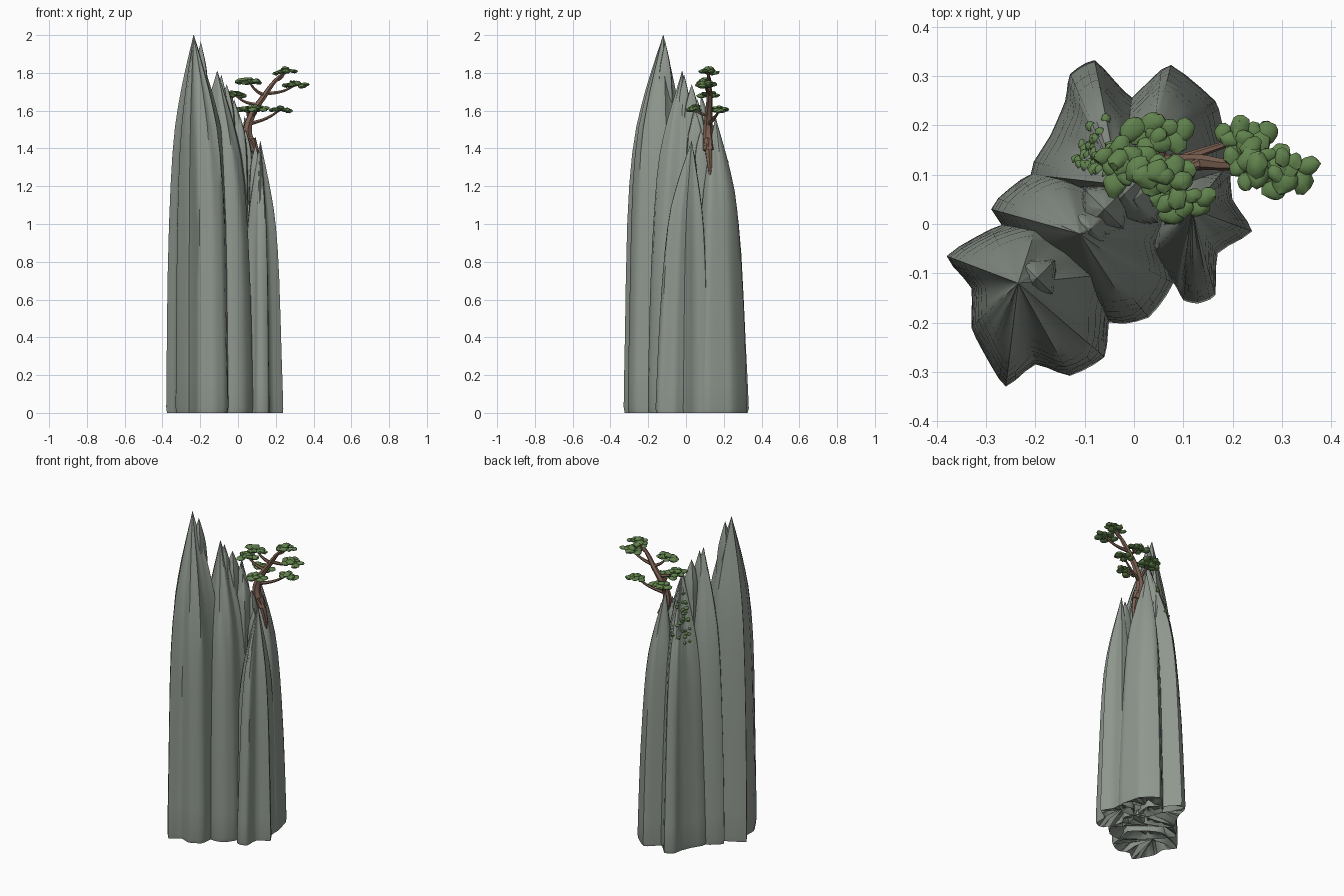
import bpy, bmesh, math, random
from mathutils import Vector, Matrix

random.seed(4)
cube = bpy.data.objects.get("Cube")
if cube:
    bpy.data.objects.remove(cube)


def material(name, rgb):
    m = bpy.data.materials.new(name)
    m.use_nodes = True
    m.diffuse_color = (*rgb, 1)
    m.node_tree.nodes["Principled BSDF"].inputs["Base Color"].default_value = (*rgb, 1)
    return m


ROCK = material("grey green stone", (0.275, 0.31, 0.272))
BARK = material("brown bark", (0.21, 0.125, 0.088))
LEAF = material("pine green", (0.12, 0.225, 0.075))


def smooth(ob, angle):
    bpy.ops.object.select_all(action="DESELECT")
    ob.select_set(True)
    bpy.context.view_layer.objects.active = ob
    if ob.type == "CURVE":
        bpy.ops.object.convert(target="MESH")
    bpy.ops.object.shade_smooth_by_angle(angle=math.radians(angle))


def finish(name, bm, mat, angle):
    bmesh.ops.recalc_face_normals(bm, faces=bm.faces)
    me = bpy.data.meshes.new(name)
    bm.to_mesh(me)
    bm.free()
    me.materials.append(mat)
    ob = bpy.data.objects.new(name, me)
    bpy.context.collection.objects.link(ob)
    smooth(ob, angle)
    return ob


def rounded(points, steps=3):
    """Closed loop, half smooth and half angular, through the ridge and gully points."""
    n, out = len(points), []
    for i in range(n):
        a, b, c, d = (Vector(points[(i + k) % n]) for k in (-1, 0, 1, 2))
        for s in range(steps):
            t = s / steps
            curve = (b + (c - a) * t / 2 + (a * 2 - b * 5 + c * 4 - d) * t * t / 2
                     + (b * 3 - a - c * 3 + d) * t ** 3 / 2)
            out.append(curve.lerp(b.lerp(c, t), 0.5))
    return out


# Share of the base width left at each share of the height
TAPER = [(0, 0.975), (0.015, 1), (0.1, 0.99), (0.22, 0.97), (0.35, 0.945), (0.5, 0.9),
         (0.6, 0.85), (0.68, 0.785), (0.75, 0.69), (0.8, 0.58), (0.85, 0.455),
         (0.9, 0.31), (0.94, 0.19), (0.975, 0.08), (1, 0.008)]


def spire(name, outline, tip, foot=0.0, slim=0.0):
    """Fluted stone column narrowing to a sharp tip, with a broken hollow underside."""
    loop = rounded(outline)
    top = Vector(tip[:2])
    phase = random.uniform(0, 6)
    bm = bmesh.new()
    rings = [[bm.verts.new((*top.lerp(p, 0.6), foot + random.uniform(0.005, 0.06))) for p in loop]]
    for f, w in TAPER:
        ring = []
        for i, p in enumerate(loop):
            # gullies drift a little and the shoulders break unevenly
            drift = 1 + 0.025 * math.sin(f * 9 + i * 0.9 + phase) * f
            sag = 0.03 * math.sin(i * 2.1 + phase) * max(0, f - 0.5) * (1 - f) * 4
            q = top + (p - top) * w * drift * (1 - slim * f)
            ring.append(bm.verts.new((q.x, q.y, foot + (tip[2] - foot) * (f + sag))))
        rings.append(ring)
    for lo, hi in zip(rings, rings[1:]):
        for i in range(len(loop)):
            j = (i + 1) % len(loop)
            bm.faces.new((lo[i], lo[j], hi[j], hi[i]))
    hub = bm.verts.new((*top, foot + 0.03))
    for i in range(len(loop)):
        bm.faces.new((rings[0][i - 1], hub, rings[0][i]))
    bm.faces.new(rings[-1])
    return finish(name, bm, ROCK, 50)


# Main stone columns
spire("tall_front_spire",
      [(-.06, -.27), (-.05, -.19), (-.03, -.1), (-.1, -.03), (-.19, .02), (-.29, -.01), (-.38, -.065),
       (-.33, -.13), (-.33, -.21), (-.3, -.27), (-.26, -.33), (-.2, -.285), (-.13, -.308)],
      (-.235, -.12, 2))
spire("middle_spire",
      [(.03, -.19), (.08, -.12), (.06, -.04), (.09, .02), (.04, .1), (-.06, .1), (-.16, .12),
       (-.23, .09), (-.29, .03), (-.2, -.08), (-.05, -.2)], (-.11, -.02, 1.81), 0, .05)
back = spire("back_spire",
             [(-.02, .27), (-.08, .333), (-.13, .305), (-.14, .25), (-.17, .18), (-.21, .1),
              (-.05, .03), (.05, .1), (.06, .2)], (-.03, .08, 1.68), 0, .15)
spire("back_left_spire",
      [(.075, .323), (.02, .28), (-.05, .2), (0, .08), (.13, .05), (.2, .1), (.18, .2), (.165, .25)],
      (.035, .155, 1.57), 0, .15)
spire("low_left_spire",
      [(.24, -.015), (.2, .05), (.19, .12), (.1, .12), (.03, .03), (.02, -.08), (.08, -.12),
       (.1, -.155), (.13, -.162), (.165, -.145), (.17, -.06)], (.118, .03, 1.44), 0, .2)


# Thin side peaks rising beside the main tips
def side_peak(i, x, y, z, r, length):
    star = [(x + r * (1 + 0.25 * (k % 2)) * math.cos(k * math.pi / 4),
             y + r * (1 + 0.25 * (k % 2)) * math.sin(k * math.pi / 4)) for k in range(8)]
    spire(f"side_peak_{i}", star, (x, y, z), z - length)


for i, p in enumerate([(-.197, -.11, 1.965, .045, .6), (-.088, -.01, 1.79, .04, .5),
                       (-.06, .03, 1.74, .05, .5), (-.02, .06, 1.66, .05, .5),
                       (.0, .05, 1.6, .055, .5), (.092, .03, 1.42, .035, .4),
                       (.04, .08, 1.5, .04, .4), (-.05, .14, 1.52, .05, .5)]):
    side_peak(i, *p)


# Bent tree trunk and limbs
def limb(name, points, r0, r1):
    cu = bpy.data.curves.new(name, "CURVE")
    cu.dimensions = "3D"
    cu.bevel_depth = 1
    cu.bevel_resolution = 1
    cu.resolution_u = 4
    cu.use_fill_caps = True
    sp = cu.splines.new("BEZIER")
    sp.bezier_points.add(len(points) - 1)
    for i, (bp, co) in enumerate(zip(sp.bezier_points, points)):
        bp.co = co
        bp.radius = r0 + (r1 - r0) * i / (len(points) - 1)
        bp.handle_left_type = bp.handle_right_type = "AUTO"
    cu.materials.append(BARK)
    ob = bpy.data.objects.new(name, cu)
    bpy.context.collection.objects.link(ob)
    smooth(ob, 50)


limb("root", [(.112, .13, 1.25), (.1, .122, 1.35), (.07, .115, 1.45)], .008, .025)
limb("trunk", [(.085, .12, 1.39), (.05, .115, 1.49), (.075, .12, 1.58), (.14, .125, 1.68),
               (.19, .12, 1.75), (.24, .12, 1.8)], .029, .007)

# Foliage pads: centre, half widths in x and y, joint on the trunk
PADS = [((.25, .12, 1.805), .07, .055, (.2, .12, 1.76)),
        ((.305, .105, 1.735), .07, .055, (.15, .125, 1.69)),
        ((.225, .175, 1.605), .06, .035, (.06, .12, 1.53)),
        ((.06, .1, 1.75), .07, .04, (.14, .125, 1.68)),
        ((-.02, .12, 1.685), .055, .06, (.1, .12, 1.63)),
        ((.05, .18, 1.605), .07, .04, (.06, .12, 1.55)),
        ((.1, .045, 1.61), .065, .035, (.08, .12, 1.58))]
for i, (c, _, _, joint) in enumerate(PADS):
    end, start = Vector(c), Vector(joint)
    bend = start.lerp(end, 0.55) - Vector((0, 0, 0.012))
    limb(f"branch_{i}", [start, bend, end], .011, .005)


def leaf_lump(bm, centre, r, flat):
    turn = Matrix.Rotation(random.uniform(0, 6), 4, "Z")
    mat = Matrix.Translation(centre) @ turn @ Matrix.Diagonal((r, r * 0.8, r * flat, 1))
    made = bmesh.ops.create_icosphere(bm, subdivisions=2, radius=1, matrix=mat)
    for v in made["verts"]:
        v.co += Vector([random.uniform(-0.12, 0.12) * r * s for s in (1, 1, 0.6)])


for i, (c, wx, wy, _) in enumerate(PADS):
    bm = bmesh.new()
    for k in range(10):
        a, d = k * 2.4, math.sqrt(k / 10) * 0.85
        spot = Vector(c) + Vector((wx * d * math.cos(a), wy * d * math.sin(a),
                                   0.016 * (0.7 - d) + random.uniform(-0.008, 0.008)))
        leaf_lump(bm, spot, random.uniform(.018, .03), 0.45)
    finish(f"foliage_pad_{i}", bm, LEAF, 40)

# Small shrubs clinging to the back of the rock, set on its surface
bm = bmesh.new()
for k in range(34):
    a = math.radians(random.uniform(85, 165))
    away = Vector((math.cos(a), math.sin(a), 0))
    start = Vector((-.05, .1, random.uniform(1.25, 1.56))) + away
    hit, spot, _, _ = back.ray_cast(start, -away)
    if hit:
        leaf_lump(bm, spot, random.uniform(.009, .015), 0.7)
finish("clinging_shrubs", bm, LEAF, 40)
